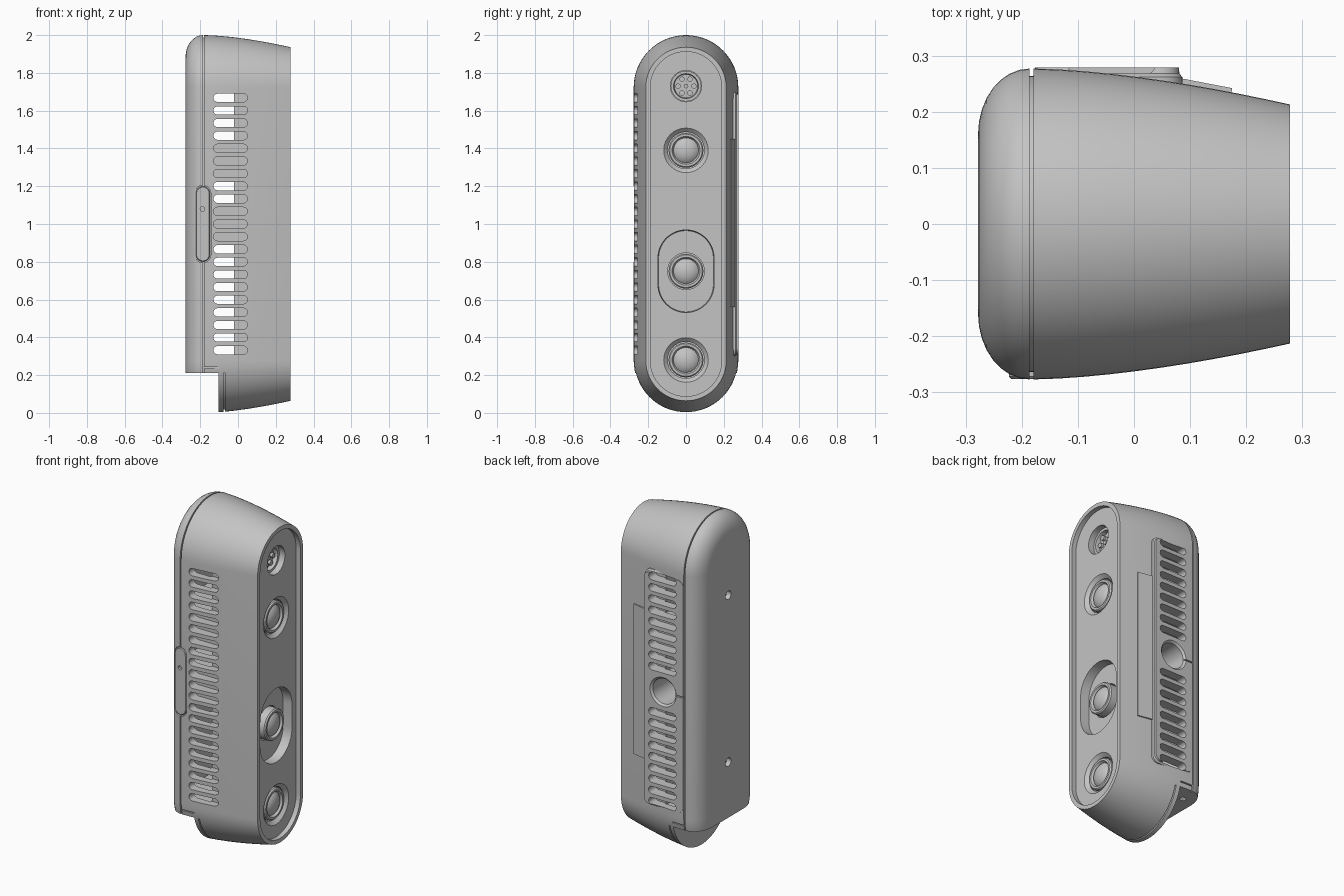
import bpy, bmesh
from math import sin, cos, pi
from mathutils import Matrix

cube = bpy.data.objects.get("Cube")
if cube:
    bpy.data.objects.remove(cube, do_unlink=True)

grey = bpy.data.materials.new("matte_grey")
grey.use_nodes = True
COLOUR = (0.55, 0.55, 0.55, 1)
grey.diffuse_color = COLOUR
grey.node_tree.nodes["Principled BSDF"].inputs["Base Color"].default_value = COLOUR

REACH = 0.723      # half the straight length of the body outline
AXIS_Z = 1.0


def outline(w, h, r, n):
    """Rounded rectangle as (u, v) points."""
    pts = []
    for q, (sx, sy) in enumerate([(1, 1), (-1, 1), (-1, -1), (1, -1)]):
        for i in range(n + 1):
            a = (q + i / n) * pi / 2
            pts.append((sx * (w / 2 - r) + r * cos(a), sy * (h / 2 - r) + r * sin(a)))
    return pts


def add_object(name, bm):
    mesh = bpy.data.meshes.new(name)
    bm.to_mesh(mesh)
    bm.free()
    ob = bpy.data.objects.new(name, mesh)
    bpy.context.collection.objects.link(ob)
    mesh.materials.append(grey)
    return ob


def solid(name, parts, n=8):
    """Loft rounded rectangles; a part is (axis, u, z, [(position, w, h, r)...])."""
    bm = bmesh.new()
    for axis, cu, cz, sections in parts:
        rings = []
        for p, w, h, r in sections:
            ring = []
            for u, v in outline(w, h, r, n):
                co = {"x": (p, cu + u, cz + v), "y": (cu + u, p, cz + v)}[axis]
                ring.append(bm.verts.new(co))
            rings.append(ring)
        for a, b in zip(rings, rings[1:]):
            for i in range(len(a)):
                j = (i + 1) % len(a)
                bm.faces.new((a[i], a[j], b[j], b[i]))
        bm.faces.new(rings[0])
        bm.faces.new(rings[-1])
    bmesh.ops.remove_doubles(bm, verts=bm.verts, dist=1e-5)
    bmesh.ops.recalc_face_normals(bm, faces=bm.faces)
    return add_object(name, bm)


def box(name, lo, hi):
    bm = bmesh.new()
    bmesh.ops.create_cube(bm, size=1)
    for v in bm.verts:
        v.co = [(a + b) / 2 + c * (b - a) for a, b, c in zip(lo, hi, v.co)]
    return add_object(name, bm)


def combine(target, tool, operation="DIFFERENCE"):
    tool.hide_render = True
    mod = target.modifiers.new("join", "BOOLEAN")
    mod.operation, mod.solver, mod.object = operation, "EXACT", tool
    bpy.context.view_layer.objects.active = target
    bpy.ops.object.modifier_apply(modifier=mod.name)
    bpy.data.objects.remove(tool, do_unlink=True)


def pill(p, r):
    return (p, 2 * r, 2 * (REACH + r), r)


def lathe(pairs):
    return [(p, 2 * r, 2 * r, r) for p, r in pairs]


# Body shell: rounded rear, seam groove, tapering towards the lens face
shell = []
for i in range(9):
    a = pi / 2 * (1 - i / 8)
    shell.append(pill(-0.186 - 0.092 * sin(a), 0.16 + 0.117 * cos(a)))
shell += [pill(-0.186, 0.264), pill(-0.179, 0.264)]
for i in range(11):
    t = i / 10
    shell.append(pill(-0.179 + 0.457 * t, 0.277 - 0.064 * t ** 1.6))
body = solid("body", [("x", 0, AXIS_Z, shell)], 16)

# Raised vent pad on the back side
combine(body, solid("pad", [("y", -0.048, AXIS_Z, [
    (0.24, 0.27, 1.4, 0.04), (0.262, 0.268, 1.4, 0.04),
    (0.268, 0.258, 1.38, 0.035), (0.279, 0.256, 1.376, 0.035)])]), "UNION")

# Hollow chambers behind the vents
for low, high in [(0.3, 0.91), (1.09, 1.24), (1.44, 1.72)]:
    combine(body, box("chamber", (-0.24, -0.225, low), (-0.02, 0.225, high)))

# Connector notch under the rear, with its seams
combine(body, box("notch", (-0.5, -0.5, -0.1), (-0.102, 0.5, 0.21)))
seam = solid("seam", [("x", 0, AXIS_Z, [pill(-0.077, 0.32), pill(-0.07, 0.32)])], 16)
combine(seam, solid("core", [("x", 0, AXIS_Z, [pill(-0.2, 0.26), pill(0, 0.26)])], 16))
combine(seam, box("upper", (-1, -1, 0.21), (1, 1, 3)))
combine(body, seam)
for side in (-1, 1):
    y0, y1 = sorted((side * 0.263, side * 0.32))
    combine(body, box("lower_seam", (-0.183, y0, 0.235), (-0.1, y1, 0.242)))
combine(body, box("pad_seam", (-0.18, 0.268, 0.996), (-0.12, 0.3, 1.004)))

# Vent slots on both sides
slots = []
for k in range(-10, 11):
    z = AXIS_Z + 0.0668 * k
    slots.append(("y", -0.04, z, [(-0.3, 0.18, 0.044, 0.022), (-0.215, 0.18, 0.044, 0.022)]))
    if abs(k) > 1:
        slots.append(("y", -0.04, z, [(0.215, 0.18, 0.044, 0.022), (0.3, 0.18, 0.044, 0.022)]))
combine(body, solid("slots", slots, 5))

# Mount socket, rear screw holes, underside holes and side button recess
combine(body, solid("sockets", [
    ("y", -0.045, AXIS_Z, lathe([(0.1, 0.075), (0.268, 0.075), (0.279, 0.086), (0.3, 0.086)])),
    ("x", 0, 0.54, lathe([(-0.3, 0.025), (-0.25, 0.025)])),
    ("x", 0, 1.53, lathe([(-0.3, 0.025), (-0.25, 0.025)])),
    ("y", -0.186, AXIS_Z, [(-0.3, 0.084, 0.41, 0.042), (-0.26, 0.084, 0.41, 0.042)])]))
for y in (-0.17, 0.17):
    combine(body, box("port", (-0.215, y - 0.015, 0.15), (-0.185, y + 0.015, 0.24)))

# Lens face: rimmed recess, deep oval pocket and lens wells
LENSES = (1.39, 0.75, 0.28)
combine(body, solid("face", [("x", 0, AXIS_Z, [pill(0.25, 0.189), pill(0.3, 0.189)])], 16))
combine(body, solid("pocket", [("x", 0, LENSES[1], [
    (0.195, 0.29, 0.43, 0.145), (0.3, 0.304, 0.444, 0.152)])], 12))
well = lathe([(0.15, 0.097), (0.23, 0.097), (0.25, 0.118), (0.3, 0.118)])
plain_well = lathe([(0.15, 0.097), (0.3, 0.097)])
combine(body, solid("wells", [
    ("x", 0, LENSES[0], well), ("x", 0, LENSES[1], plain_well), ("x", 0, LENSES[2], well),
    ("x", 0, 1.73, lathe([(0.16, 0.083), (0.3, 0.083)]))]))

# Lenses: stepped barrel with a domed glass
barrel = lathe([(0.14, 0.092), (0.235, 0.092), (0.242, 0.086), (0.242, 0.074), (0.228, 0.066),
                (0.238, 0.055), (0.246, 0.036), (0.25, 0.018), (0.251, 0.004)])
for name, z in zip(("upper_lens", "middle_lens", "lower_lens"), LENSES):
    solid(name, [("x", 0, z, barrel)])

# Emitter: ring with a circle of small studs
emitter = [("x", 0, 1.73, lathe([(0.15, 0.081), (0.215, 0.081), (0.215, 0.066), (0.19, 0.062),
                                 (0.19, 0.004)])),
           ("x", 0, 1.73, lathe([(0.18, 0.012), (0.205, 0.012)]))]
for i in range(6):
    a = i * pi / 3
    emitter.append(("x", 0.042 * cos(a), 1.73 + 0.042 * sin(a),
                    lathe([(0.18, 0.014), (0.205, 0.014)])))
solid("emitter", emitter)

# Side button with a pin hole
button = solid("side_button", [("y", -0.186, AXIS_Z, [
    (-0.255, 0.074, 0.398, 0.037), (-0.272, 0.074, 0.398, 0.037), (-0.276, 0.066, 0.39, 0.033)])])
combine(button, solid("pin", [("y", -0.188, 1.08, lathe([(-0.3, 0.012), (-0.262, 0.012)]))]))

# Slanted label plate beside the pad
label = box("label_plate", (-0.047, -0.005, -0.445), (0.047, 0.005, 0.445))
label.data.transform(Matrix.Translation((0.128, 0.246, 1.005)) @ Matrix.Rotation(-0.19, 4, "Z"))

# Smooth shading with sharp edges kept
for ob in bpy.context.scene.objects:
    ob.select_set(ob.type == "MESH")
bpy.context.view_layer.objects.active = body
bpy.ops.object.shade_smooth_by_angle(angle=0.45)
